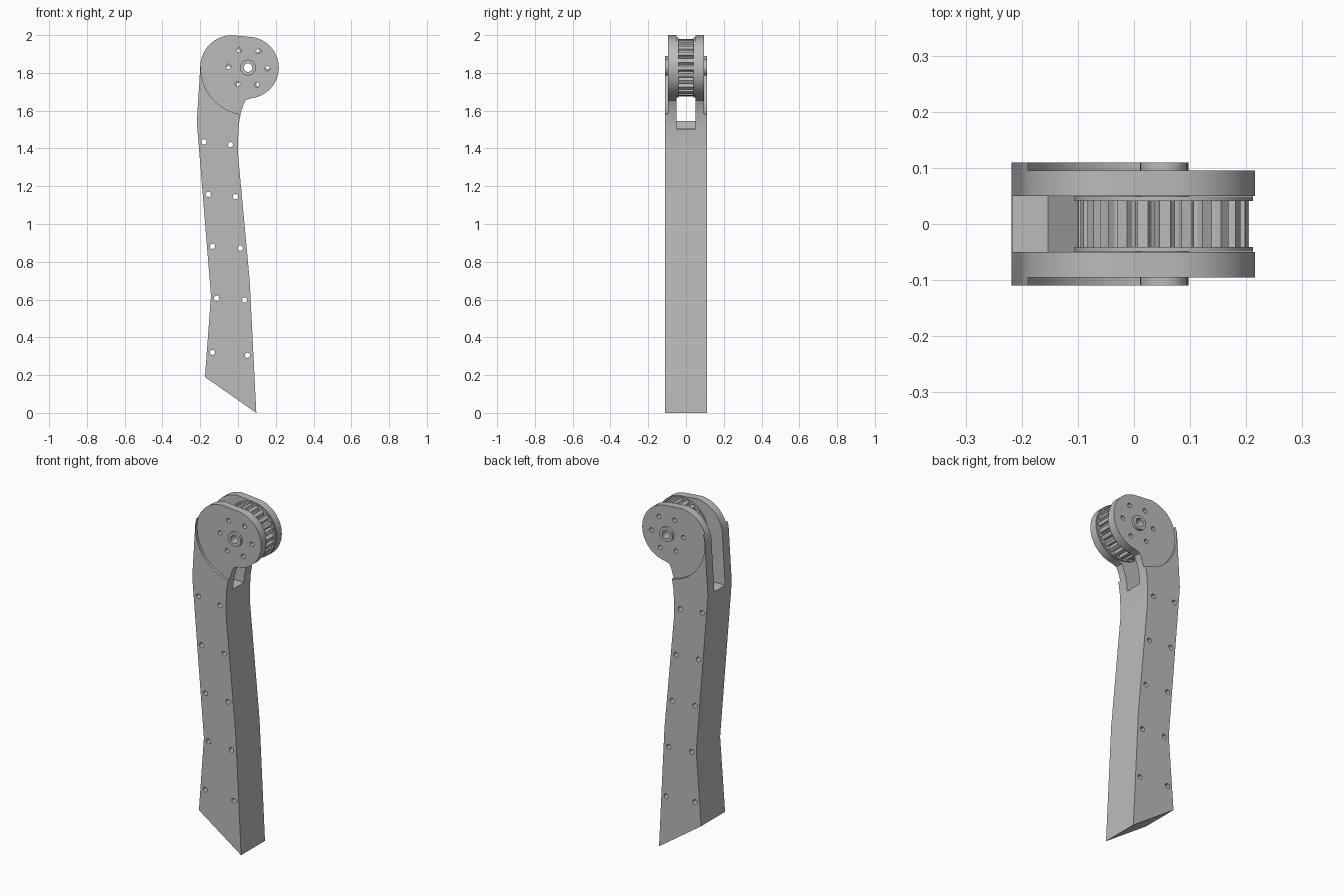
import bpy, bmesh
from math import cos, sin, radians, pi

cube = bpy.data.objects.get("Cube")
if cube:
    bpy.data.objects.remove(cube)

grey = bpy.data.materials.new("light grey")
grey.use_nodes = True
grey.diffuse_color = (0.5, 0.5, 0.5, 1)
grey.node_tree.nodes["Principled BSDF"].inputs["Base Color"].default_value = (0.5, 0.5, 0.5, 1)

PX, PZ = 0.053, 1.828        # pivot of the joint


def arc(cx, cz, r, a0, a1, n):
    """Points on an arc, angles in degrees."""
    angles = [radians(a0 + (a1 - a0) * i / n) for i in range(n + 1)]
    return [(cx + r * cos(a), cz + r * sin(a)) for a in angles]


def circle(cx, cz, r, n):
    return arc(cx, cz, r, 0, 360, n)[:-1]


def prisms(name, items):
    """Extrude outlines in the xz plane; items are (outline, y0, y1)."""
    bm = bmesh.new()
    for outline, y0, y1 in items:
        front = [bm.verts.new((x, y0, z)) for x, z in outline]
        back = [bm.verts.new((x, y1, z)) for x, z in outline]
        bm.faces.new(front)
        bm.faces.new(back[::-1])
        n = len(outline)
        for i in range(n):
            j = (i + 1) % n
            bm.faces.new((front[j], front[i], back[i], back[j]))
    bmesh.ops.recalc_face_normals(bm, faces=bm.faces)
    mesh = bpy.data.meshes.new(name)
    bm.to_mesh(mesh)
    bm.free()
    mesh.materials.append(grey)
    ob = bpy.data.objects.new(name, mesh)
    bpy.context.collection.objects.link(ob)
    return ob


def activate(ob):
    bpy.ops.object.select_all(action='DESELECT')
    ob.select_set(True)
    bpy.context.view_layer.objects.active = ob


def cut(ob, items):
    cutter = prisms("cutter", items)
    cutter.hide_render = True
    mod = ob.modifiers.new("cut", 'BOOLEAN')
    mod.operation = 'DIFFERENCE'
    mod.solver = 'EXACT'
    mod.object = cutter
    activate(ob)
    bpy.ops.object.modifier_apply(modifier=mod.name)
    bpy.data.objects.remove(cutter)


def smooth(ob):
    activate(ob)
    bpy.ops.object.shade_smooth_by_angle(angle=radians(25))


def bolt_circle(offset):
    return [(circle(PX + 0.103 * cos(radians(a + offset)), PZ + 0.103 * sin(radians(a + offset)),
                    0.013, 16), -0.3, 0.3) for a in range(0, 360, 60)]


# Bent arm with a rounded head
outline = [(-0.175, 0.19), (0.097, 0), (0.062, 0.7), (0, 1.37), (0, 1.45),
           (0.005, 1.53), (0.014, 1.585), (0.03, 1.635), (0.04, 1.655)]
outline += arc(PX, PZ, 0.163, -84, 84, 28)
outline += arc(-0.03, 1.83, 0.17, 92, 180, 14)
outline += [(-0.218, 1.54), (-0.143, 0.62)]
arm = prisms("arm", [(outline, -0.11, 0.11)])

# Thinner cheeks around the pivot
recess = circle(PX, PZ, 0.25, 64)
cut(arm, [(recess, -0.2, -0.095), (recess, 0.095, 0.2)])

# Slot that holds the pulley
slot = [(-0.4, 1.545), (-0.153, 1.545), (-0.1, 1.505), (0.4, 1.5), (0.4, 2.2), (-0.4, 2.2)]
cut(arm, [(slot, -0.05, 0.05)])

# Through holes along the arm, in pairs
pairs = [(-0.18, 1.435, -0.04, 1.42), (-0.157, 1.157, -0.013, 1.145),
         (-0.135, 0.882, 0.012, 0.872), (-0.113, 0.607, 0.035, 0.597),
         (-0.135, 0.32, 0.05, 0.305)]
centres = [p[:2] for p in pairs] + [p[2:] for p in pairs]
cut(arm, [(circle(x, z, 0.014, 16), -0.3, 0.3) for x, z in centres])

# Bolt holes and axle bore in the head
bore = [(circle(PX, PZ, 0.032, 24), -0.3, 0.3)]
cut(arm, bolt_circle(-3) + bore)
smooth(arm)

# Toothed pulley
TEETH = 24
gear = []
for i in range(TEETH):
    for f, r in ((-0.3, 0.152), (0.2, 0.152), (0.3, 0.14), (0.45, 0.135), (0.6, 0.14)):
        a = 2 * pi * (i + f) / TEETH
        gear.append((PX + r * cos(a), PZ + r * sin(a)))
pulley = prisms("pulley", [(gear, -0.042, 0.042)])
cut(pulley, bolt_circle(3) + bore)
smooth(pulley)

# Pulley rims
for side, y in (("front", -0.045), ("back", 0.045)):
    rim = prisms(side + "_pulley_rim", [(circle(PX, PZ, 0.159, 48), y - 0.004, y + 0.004)])
    cut(rim, bolt_circle(3) + bore)
    smooth(rim)

# Hollow axle bushing
bushing = prisms("axle_bushing", [(circle(PX, PZ, 0.042, 32), -0.11, 0.11)])
cut(bushing, [(circle(PX, PZ, 0.023, 24), -0.3, 0.3)])
smooth(bushing)
